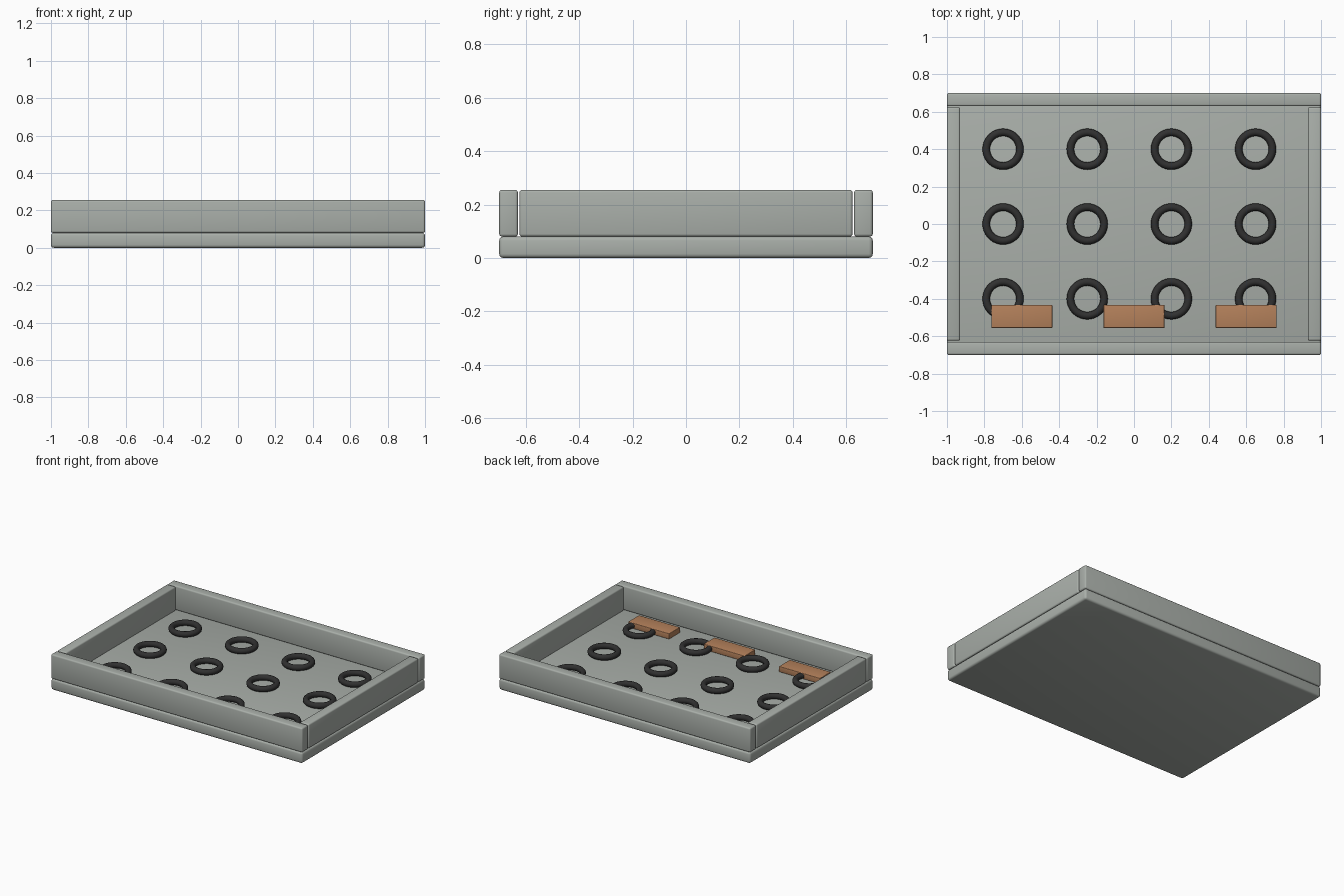
import bpy
from math import radians

cube = bpy.data.objects.get("Cube")
if cube:
    bpy.data.objects.remove(cube, do_unlink=True)


def material(name, color):
    mat = bpy.data.materials.new(name)
    mat.use_nodes = True
    mat.diffuse_color = (*color, 1)
    mat.node_tree.nodes["Principled BSDF"].inputs["Base Color"].default_value = (*color, 1)
    return mat


grey = material("warm_grey", (0.40, 0.43, 0.40))
rubber = material("dark_rubber", (0.03, 0.03, 0.03))
wood = material("light_wood", (0.46, 0.22, 0.105))


def finish(obj, name, mat):
    obj.name = name
    obj.data.materials.append(mat)
    bpy.ops.object.shade_smooth_by_angle(angle=radians(35))


def block(name, center, size, bevel, mat):
    """Box with rounded edges."""
    bpy.ops.mesh.primitive_cube_add(size=1, location=center)
    obj = bpy.context.object
    obj.scale = size
    bpy.ops.object.transform_apply(location=False, rotation=False, scale=True)
    mod = obj.modifiers.new("rounded_edges", "BEVEL")
    mod.width = bevel
    mod.segments = 3
    bpy.ops.object.modifier_apply(modifier=mod.name)
    finish(obj, name, mat)


FLOOR, TOP, WALL = 0.08, 0.255, 0.07
HALF_X, HALF_Y = 1.0, 0.7
wall_z, wall_h = (FLOOR + TOP) / 2, TOP - FLOOR

# Tray base
block("tray_base", (0, 0, FLOOR / 2), (2 * HALF_X, 2 * HALF_Y, FLOOR), 0.015, grey)

# Four walls, the side ones fitted between the long ones
for sign, long_name, side_name in ((-1, "front_wall", "right_wall"), (1, "back_wall", "left_wall")):
    block(long_name, (0, sign * (HALF_Y - WALL / 2), wall_z),
          (2 * HALF_X, WALL, wall_h), 0.01, grey)
    block(side_name, (sign * (HALF_X - WALL / 2), 0, wall_z),
          (WALL, 2 * (HALF_Y - WALL) - 0.012, wall_h), 0.01, grey)

# Rubber rings in a grid on the floor
for row in range(3):
    for col in range(4):
        bpy.ops.mesh.primitive_torus_add(
            location=(-0.7 + 0.45 * col, -0.4 + 0.4 * row, FLOOR + 0.02),
            major_radius=0.09, minor_radius=0.02,
            major_segments=36, minor_segments=12)
        finish(bpy.context.object, f"ring_{row + 1}_{col + 1}", rubber)

# Wooden blocks along the front wall
for i in range(3):
    block(f"wood_block_{i + 1}", (-0.6 + 0.6 * i, -0.494, FLOOR + 0.02),
          (0.326, 0.124, 0.0405), 0.004, wood)
